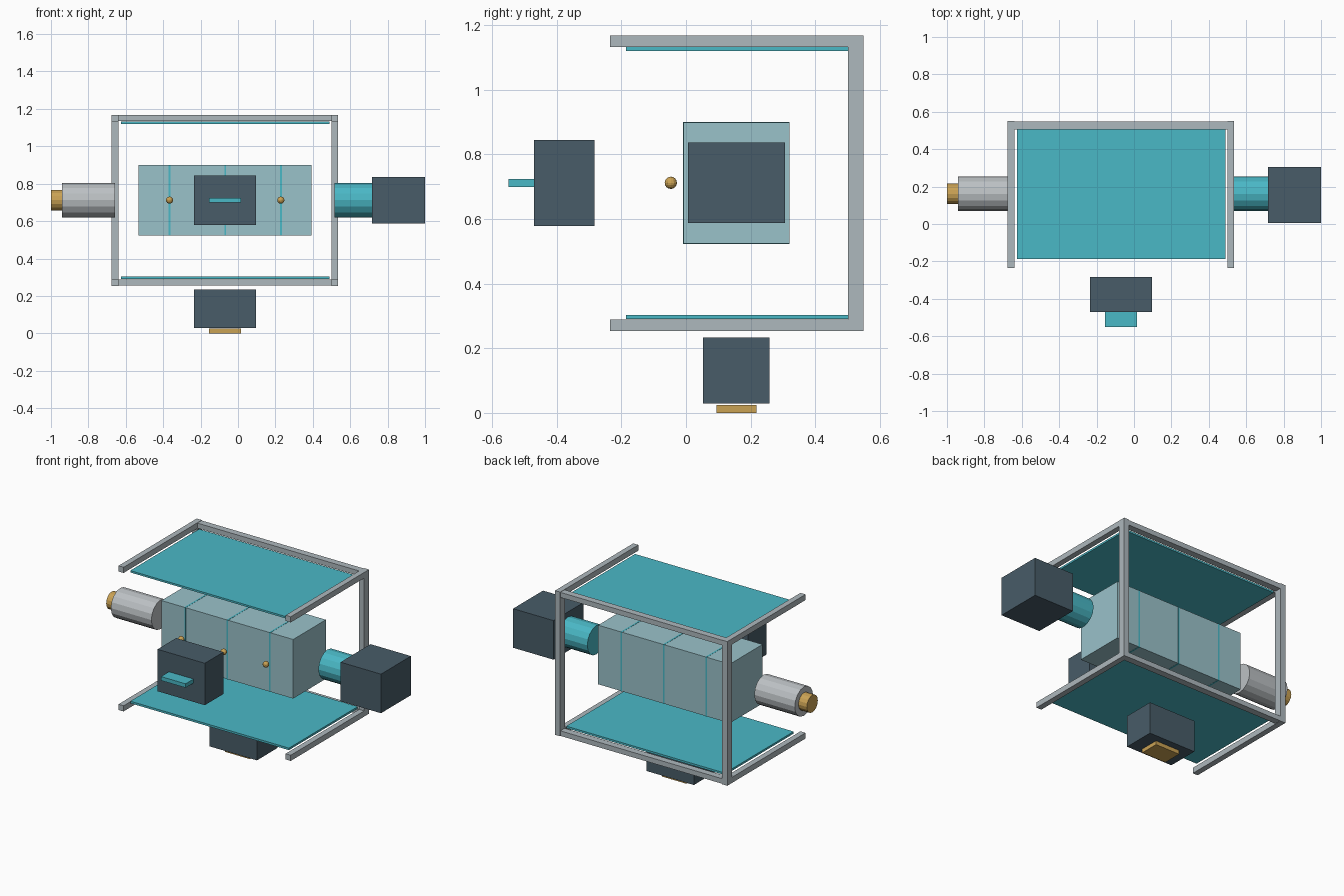
import bpy
import bmesh
from math import pi
from mathutils import Matrix, Vector

cube = bpy.data.objects.get("Cube")
if cube:
    bpy.data.objects.remove(cube, do_unlink=True)


def material(name, rgb):
    linear = [((c / 255 + 0.055) / 1.055) ** 2.4 for c in rgb] + [1]
    mat = bpy.data.materials.new(name)
    mat.use_nodes = True
    mat.diffuse_color = linear
    mat.node_tree.nodes["Principled BSDF"].inputs["Base Color"].default_value = linear
    return mat


TEAL = material("teal", (74, 184, 198))
SLATE = material("dark slate", (72, 92, 104))
GOLD = material("gold", (202, 162, 84))
STEEL = material("blue grey", (174, 184, 189))
SILVER = material("silver", (188, 193, 196))
GLASS = material("pale teal", (154, 194, 202))


def add(name, bm, mat):
    mesh = bpy.data.meshes.new(name)
    bm.to_mesh(mesh)
    bm.free()
    mesh.materials.append(mat)
    obj = bpy.data.objects.new(name, mesh)
    bpy.context.collection.objects.link(obj)
    return obj


def box(name, mat, x, y, z):
    """Box from (low, high) ranges on each axis."""
    low, high = Vector((x[0], y[0], z[0])), Vector((x[1], y[1], z[1]))
    bm = bmesh.new()
    place = Matrix.Translation((low + high) / 2) @ Matrix.Diagonal((*(high - low), 1))
    bmesh.ops.create_cube(bm, size=1, matrix=place)
    return add(name, bm, mat)


AXIS_Y, AXIS_Z = 0.161, 0.712


def barrel(name, mat, x, radius, sides=16):
    """Cylinder lying along the x axis of the chamber."""
    bm = bmesh.new()
    place = Matrix.Translation(((x[0] + x[1]) / 2, AXIS_Y, AXIS_Z)) @ Matrix.Rotation(pi / 2, 4, "Y")
    bmesh.ops.create_cone(bm, cap_ends=True, segments=sides, radius1=radius,
                          radius2=radius, depth=x[1] - x[0], matrix=place)
    return add(name, bm, mat)


# Open frame: two rectangles of rails joined by rear posts
BAR = 0.036
LEFT, RIGHT, BACK, FRONT = 0.535, -0.675, 0.55, -0.235
BOTTOM, TOP = 0.253, 1.168
for level, z in (("lower", BOTTOM), ("upper", TOP - BAR)):
    box(level + "_rear_rail", STEEL, (RIGHT + BAR, LEFT - BAR), (0.505, BACK - 0.002),
        (z + 0.002, z + BAR - 0.002))
    for side, x in (("left", LEFT - BAR), ("right", RIGHT)):
        box(f"{level}_{side}_rail", STEEL, (x, x + BAR), (FRONT, 0.502), (z, z + BAR))
for side, x in (("left", LEFT - BAR), ("right", RIGHT)):
    box(side + "_rear_post", STEEL, (x, x + BAR), (0.502, BACK), (BOTTOM, TOP))

# Thin plates above and below the chamber
for name, z in (("lower_plate", (0.29, 0.303)), ("upper_plate", (1.12, 1.132))):
    box(name, TEAL, (-0.626, 0.488), (-0.186, 0.504), z)

# Central chamber with dividers and front beads
chamber_y, chamber_z = (-0.008, 0.32), (0.524, 0.899)
box("chamber", GLASS, (-0.532, 0.393), chamber_y, chamber_z)
for number, x in enumerate((-0.366, -0.068, 0.229), 1):
    box(f"divider_{number}", TEAL, (x - 0.005, x + 0.005),
        (chamber_y[0] - 0.001, chamber_y[1] + 0.001),
        (chamber_z[0] - 0.001, chamber_z[1] + 0.001))
    bm = bmesh.new()
    bmesh.ops.create_uvsphere(bm, u_segments=12, v_segments=8, radius=0.019,
                              matrix=Matrix.Translation((x, -0.047, AXIS_Z)))
    add(f"bead_{number}", bm, GOLD)

# Right-hand barrel with its cap
barrel("right_barrel", SILVER, (-0.941, -0.657), 0.092)
barrel("right_barrel_cap", GOLD, (-1.0, -0.941), 0.055)

# Left-hand barrel with its housing
barrel("left_barrel", TEAL, (0.516, 0.717), 0.092)
box("left_housing", SLATE, (0.716, 1.0), (0.006, 0.306), (0.588, 0.836))

# Front housing with a projecting tab
box("front_housing", SLATE, (-0.236, 0.096), (-0.47, -0.283), (0.579, 0.845))
box("front_tab", TEAL, (-0.156, 0.017), (-0.55, -0.47), (0.699, 0.724))

# Lower housing with a contact pad
box("lower_housing", SLATE, (-0.236, 0.096), (0.053, 0.258), (0.029, 0.233))
box("contact_pad", GOLD, (-0.156, 0.017), (0.094, 0.218), (0.0, 0.025))
